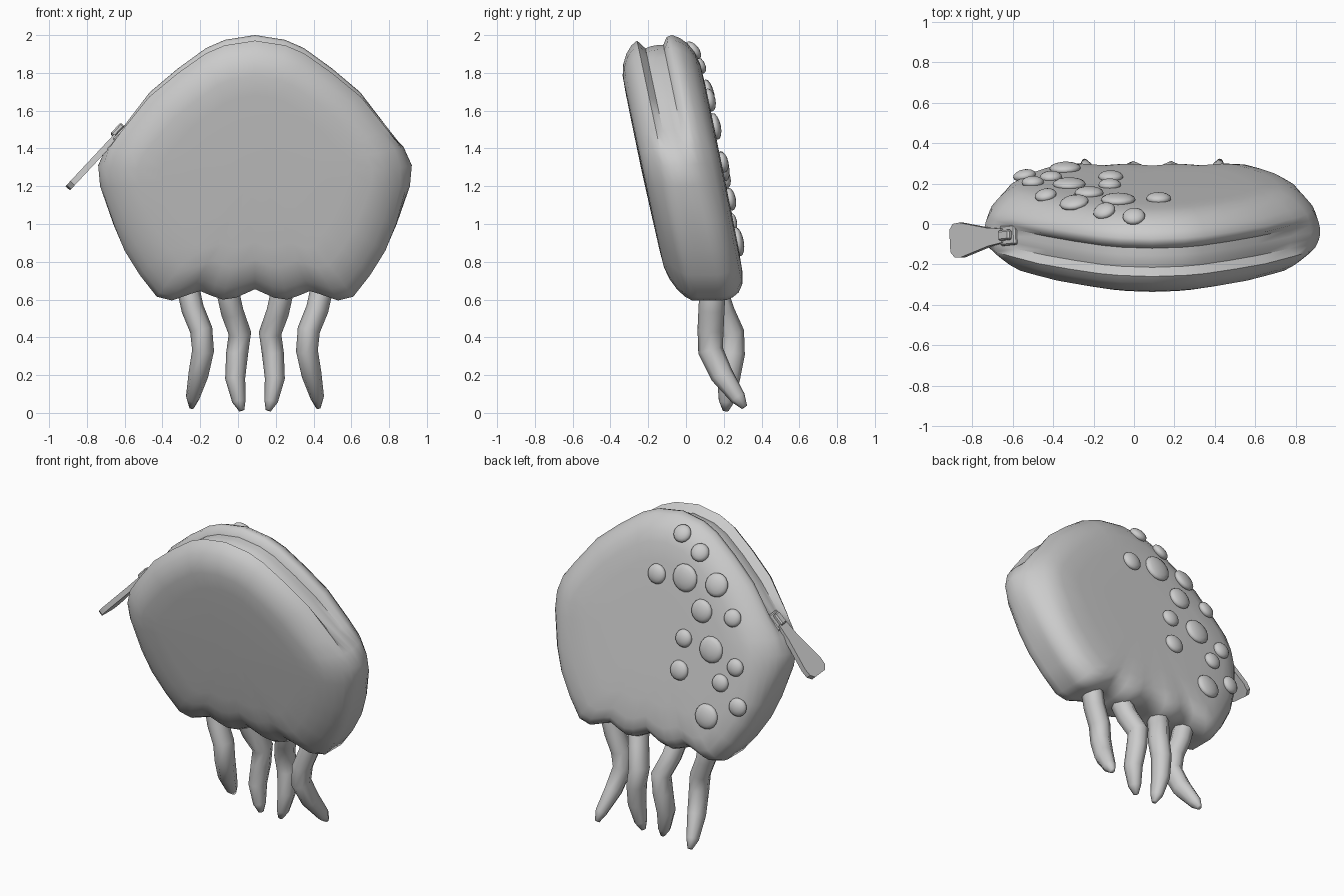
import bpy, bmesh, math
from mathutils import Vector, Matrix
from mathutils.bvhtree import BVHTree

if "Cube" in bpy.data.objects:
    bpy.data.objects.remove(bpy.data.objects["Cube"])

grey = bpy.data.materials.new("plain_grey")
grey.diffuse_color = (0.6, 0.6, 0.6, 1)
grey.use_nodes = True
grey.node_tree.nodes["Principled BSDF"].inputs["Base Color"].default_value = grey.diffuse_color
CX, CZ = 0.09, 1.3


def finish(bm, name, angle=50):
    bmesh.ops.recalc_face_normals(bm, faces=bm.faces)
    me = bpy.data.meshes.new(name)
    bm.to_mesh(me)
    bm.free()
    ob = bpy.data.objects.new(name, me)
    bpy.context.collection.objects.link(ob)
    me.materials.append(grey)
    bpy.ops.object.select_all(action='DESELECT')
    ob.select_set(True)
    bpy.context.view_layer.objects.active = ob
    bpy.ops.object.shade_smooth_by_angle(angle=math.radians(angle))
    return ob


def skin(bm, rings):
    # quads between successive closed rings
    for a, b in zip(rings, rings[1:]):
        n = len(a)
        for i in range(n):
            j = (i + 1) % n
            bm.faces.new((a[i], a[j], b[j], b[i]))


# pouch: half outline mirrored about its middle, swept through a padded profile
half = [(0, 1.985), (.16, 1.96), (.26, 1.917), (.41, 1.81), (.56, 1.685), (.71, 1.51),
        (.79, 1.41), (.83, 1.31), (.82, 1.2), (.75, 1.0), (.69, .86), (.61, .73),
        (.52, .615), (.44, .595), (.34, .63), (.29, .645), (.23, .62), (.17, .6),
        (.1, .61), (0, .655)]
outline = half + [(-x, z) for x, z in half[-2:0:-1]]
# depth, scale, groove share, side rounding, fullness of the lower back
front = [(.198, .35, 0, 0, 0), (.196, .6, 0, 0, .0), (.192, .75, 0, 0, 0), (.176, .84, 0, .02, 0),
         (.148, .915, 0, .04, 0), (.115, .97, 0, .045, 0), (.08, 1.0, 0, .03, 0),
         (.045, 1.0, .07, .01, 0), (.015, 1.0, .06, 0, 0)]
back = [(.015, 1.0, .06, 0, 0), (.05, 1.0, .065, .01, 0), (.075, 1.0, .012, .025, 0),
        (.105, .995, 0, .04, 0), (.14, .965, 0, .05, .01), (.175, .915, 0, .045, .025),
        (.203, .84, 0, .025, .04), (.218, .75, 0, 0, .03), (.223, .6, 0, 0, 0), (.224, .35, 0, 0, 0)]
profile = [(-p[0], *p[1:]) for p in front] + back


def pouch_point(x, z, d, s, groove, side, low):
    w = min(1, max(0, (z - 1.36) / .25))
    s -= groove * w * w * (3 - 2 * w)
    s -= side * max(0, 1 - abs(z - 1.3) / .35)
    s += low * min(1, max(0, (1.25 - z) / .3))
    px, pz = CX + x * s, CZ + (z - CZ) * s
    y = .08 - .21 * (pz - .75) + d
    return px, y, pz + .18 * d * max(0, pz - .7) / 1.3


bm = bmesh.new()
rings = [[bm.verts.new(pouch_point(x, z, *p)) for x, z in outline] for p in profile]
skin(bm, rings)
for ring, d in ((rings[0], -.2), (rings[-1], .224)):
    c = bm.verts.new(pouch_point(0, CZ, d, 1, 0, 0, 0))
    for i in range(len(ring)):
        bm.faces.new((ring[i], ring[(i + 1) % len(ring)], c))
bmesh.ops.recalc_face_normals(bm, faces=bm.faces)
tree = BVHTree.FromBMesh(bm)
finish(bm, "pouch")

# round spots on the back: x, z, radius
spots = [(0, 1.915, .056), (-.145, 1.84, .056), (.122, 1.655, .062), (-.078, 1.68, .086),
         (-.295, 1.685, .073), (-.222, 1.515, .072), (-.435, 1.52, .055), (-.12, 1.325, .056),
         (-.32, 1.305, .082), (-.115, 1.13, .062), (-.5, 1.24, .055), (-.41, 1.125, .055),
         (-.34, .905, .078), (-.54, 1.005, .057)]
for i, (x, z, r) in enumerate(spots):
    hit, nor, _, _ = tree.ray_cast(Vector((x, 1, z)), Vector((0, -1, 0)))
    if hit is None:
        hit, nor, _, _ = tree.find_nearest(Vector((x, .46 - .21 * z, z)))
    bm = bmesh.new()
    mat = (Matrix.Translation(hit + nor * .007) @ nor.to_track_quat('Z', 'Y').to_matrix().to_4x4()
           @ Matrix.Diagonal((r, r, .03, 1)))
    bmesh.ops.create_uvsphere(bm, u_segments=16, v_segments=8, radius=1, matrix=mat)
    finish(bm, f"spot_{i + 1}", 180)


# wavy tentacles: tapered tubes, a little deeper than wide
def tentacle(name, pts, radii):
    bm = bmesh.new()
    pts = [Vector(p) for p in pts]
    rings = []
    for i, (p, r) in enumerate(zip(pts, radii)):
        t = (pts[min(i + 1, len(pts) - 1)] - pts[max(i - 1, 0)]).normalized()
        u = Vector((0, 1, 0)).cross(t).normalized()
        v = t.cross(u) * 1.15
        rings.append([bm.verts.new(p + r * (u * math.cos(k * math.pi / 4) + v * math.sin(k * math.pi / 4)))
                      for k in range(8)])
    skin(bm, rings)
    bm.faces.new(rings[0])
    bm.faces.new(rings[-1])
    finish(bm, name, 75)


zs = [.72, .64, .55, .44, .33, .2, .08, .03]
radii = [.05, .06, .06, .06, .058, .053, .036, .014]
outer_x = [.36, .35, .33, .285, .275, .3, .33, .335]
inner_x = [.15, .14, .12, .08, .095, .105, .085, .07]
outer_y = [.14, .14, .135, .13, .13, .19, .275, .31]
inner_y = [.13, .16, .19, .24, .245, .225, .215, .21]
for side, label in ((-1, "left"), (1, "right")):
    for kind, xs, ys, dz in (("outer", outer_x, outer_y, 0), ("inner", inner_x, inner_y, -.018)):
        tentacle(f"{label}_{kind}_tentacle",
                 [(CX + side * x, y, z + dz) for x, y, z in zip(xs, ys, zs)], radii)

# zip pull: flared flat tab hanging along the slope
a = Vector((-.625, -.055, 1.485))
along = Vector((-.28, -.03, -.30)).normalized()
wide = (Vector((0, 1, 0)) - along * along.y).normalized()
thick = along.cross(wide)
tab = [(.03, .035), (.13, .045), (.33, .086), (.375, .083), (.402, .055)]
loop = [(t, w) for t, w in tab] + [(t, -w) for t, w in tab[::-1]]
bm = bmesh.new()
skin(bm, [[bm.verts.new(a + along * t + wide * w + thick * h) for t, w in loop] for h in (-.016, .016)])
bm.verts.ensure_lookup_table()
n = len(loop)
bm.faces.new(bm.verts[:n])
bm.faces.new(bm.verts[n:])
finish(bm, "zip_pull", 30)


# zip slider: body block with a raised loop above it
def block(name, t, h, size):
    bm = bmesh.new()
    rot = Matrix((along, wide, thick)).transposed().to_4x4()
    bmesh.ops.create_cube(bm, size=1, matrix=Matrix.Translation(a + along * t + thick * h) @ rot
                          @ Matrix.Diagonal((*size, 1)))
    bmesh.ops.bevel(bm, geom=bm.edges[:], offset=.008, segments=1, affect='EDGES')
    finish(bm, name, 30)


up = 1 if thick.z > 0 else -1
block("zip_slider", 0, -.012 * up, (.11, .1, .035))
block("zip_slider_loop", .0, .018 * up, (.08, .05, .03))
